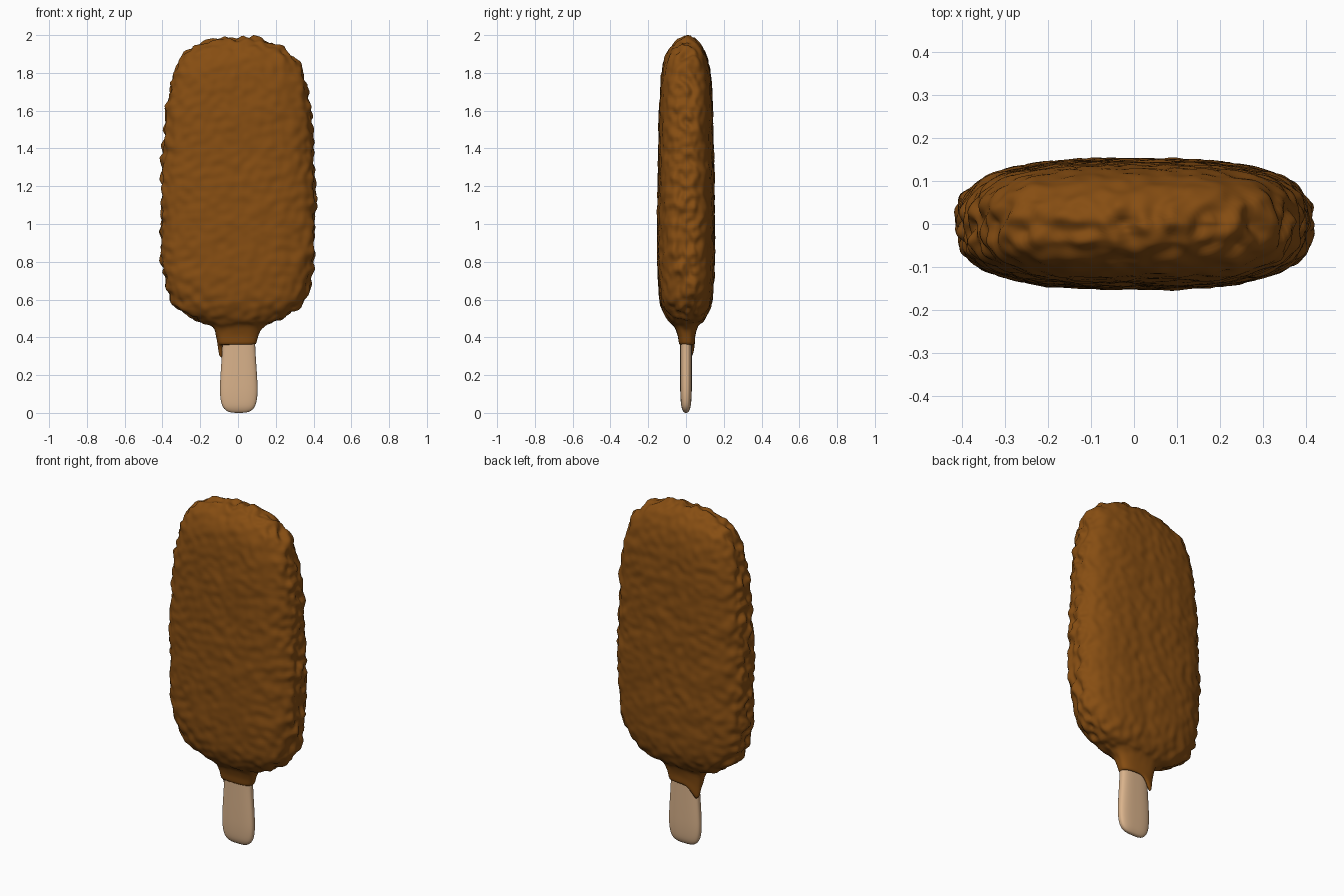
import bpy, bmesh, math
from mathutils import Vector, noise

if "Cube" in bpy.data.objects:
    bpy.data.objects.remove(bpy.data.objects["Cube"])


def paint(obj, name, color):
    mat = bpy.data.materials.new(name)
    mat.diffuse_color = color
    mat.use_nodes = True
    mat.node_tree.nodes["Principled BSDF"].inputs["Base Color"].default_value = mat.diffuse_color
    obj.data.materials.append(mat)


def spline(keys, step):
    """Catmull-Rom samples through (z, half width, half depth) keys."""
    pts = [Vector(k) for k in keys]
    out = []
    for i in range(len(pts) - 1):
        p0, p1 = pts[max(i - 1, 0)], pts[i]
        p2, p3 = pts[i + 1], pts[min(i + 2, len(pts) - 1)]
        d = (p2 - p1).length
        # tangents scaled to the segment so uneven spacing does not overshoot
        m1 = (p2 - p0) * (d / max((p2 - p0).length, 1e-6))
        m2 = (p3 - p1) * (d / max((p3 - p1).length, 1e-6))
        n = max(1, round(d / step))
        for k in range(n):
            t = k / n
            out.append(p1 * (2*t**3 - 3*t**2 + 1) + m1 * (t**3 - 2*t**2 + t)
                       + p2 * (3*t**2 - 2*t**3) + m2 * (t**3 - t**2))
    out.append(pts[-1])
    return out


def loft(name, keys, step, sides, power, shift=None):
    """Stack superellipse rings along z and close both ends."""
    bm = bmesh.new()
    rings = []
    for z, a, b in spline(keys, step):
        ring = []
        for i in range(sides):
            t = 2 * math.pi * i / sides
            c, s = math.cos(t), math.sin(t)
            r = (abs(c)**power + abs(s)**power) ** (-1 / power)
            co = Vector((a * c * r, b * s * r, z))
            ring.append(bm.verts.new(shift(co, t) if shift else co))
        rings.append(ring)
    for lo, hi in zip(rings, rings[1:]):
        for i in range(sides):
            j = (i + 1) % sides
            bm.faces.new((lo[i], lo[j], hi[j], hi[i]))
    bm.faces.new(rings[0][::-1])
    bm.faces.new(rings[-1])
    bm.normal_update()
    mesh = bpy.data.meshes.new(name)
    obj = bpy.data.objects.new(name, mesh)
    bpy.context.collection.objects.link(obj)
    return obj, bm


def finish(obj, bm):
    bm.to_mesh(obj.data)
    bm.free()
    for p in obj.data.polygons:
        p.use_smooth = True


# Wooden stick with rounded end
stick, bm = loft("stick", [
    (0.005, 0.02, 0.004), (0.012, 0.058, 0.014), (0.035, 0.084, 0.024),
    (0.08, 0.097, 0.029), (0.15, 0.099, 0.031), (0.36, 0.087, 0.031),
    (0.60, 0.085, 0.031)], 0.012, 64, 2.9)
for v in bm.verts:
    v.co.x += 0.004
finish(stick, bm)
paint(stick, "wood", (0.70, 0.45, 0.26, 1))


# Chocolate shell: the neck runs down into a drip at the back left
def drip(co, t):
    fade = min(max((0.46 - co.z) / 0.10, 0), 1)
    d = t - math.radians(148)
    co.z -= 0.068 * fade * math.exp(-(d / 0.5)**2)
    co.x -= 0.004 * fade
    co.y += 0.005 * fade
    return co


shell, bm = loft("chocolate_shell", [
    (0.375, 0.080, 0.022), (0.360, 0.088, 0.034), (0.365, 0.098, 0.041),
    (0.41, 0.111, 0.047), (0.455, 0.134, 0.062), (0.485, 0.20, 0.090),
    (0.52, 0.265, 0.113), (0.58, 0.335, 0.134), (0.68, 0.378, 0.146),
    (0.82, 0.400, 0.150), (1.05, 0.408, 0.150), (1.35, 0.400, 0.146),
    (1.60, 0.383, 0.141), (1.75, 0.355, 0.133), (1.86, 0.309, 0.116),
    (1.93, 0.238, 0.088), (1.968, 0.155, 0.055), (1.984, 0.07, 0.024),
    (1.987, 0.004, 0.002)], 0.013, 180, 2.9, drip)

# Bumpy surface, rougher around the rim than on the broad faces
moves = []
for v in bm.verts:
    n = v.normal
    rim = 1 - abs(n.y)
    calm = min(max((v.co.z - 0.40) / 0.15, 0.0), 1)
    fine = noise.noise(v.co * 23)
    broad = noise.noise(v.co * 9 + Vector((5, 2, 7)))
    amp = (0.006 + 0.019 * rim) * fine + (0.005 + 0.006 * rim) * broad
    moves.append(n * amp * calm)
for v, m in zip(bm.verts, moves):
    v.co += m
    v.co.z = min(v.co.z, 2.0)
finish(shell, bm)
paint(shell, "chocolate", (0.24, 0.075, 0.006, 1))

# Rest the stick exactly on the ground
for v in stick.data.vertices:
    v.co.z -= 0.005 * max(0, 1 - v.co.z / 0.1)
